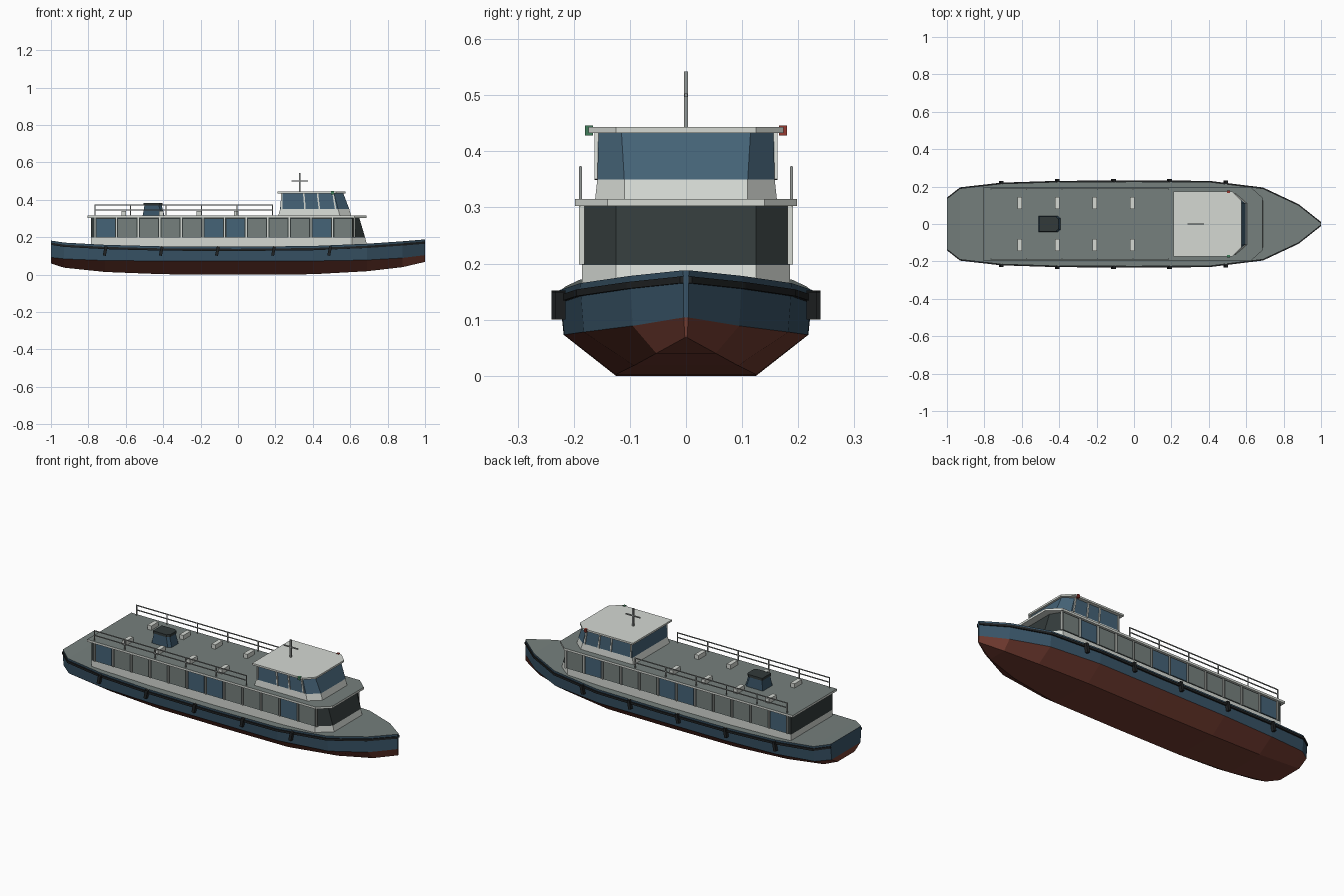
import bpy, bmesh
from mathutils import Matrix

cube = bpy.data.objects.get("Cube")
if cube:
    bpy.data.objects.remove(cube, do_unlink=True)


def material(name, r, g, b):
    m = bpy.data.materials.new(name)
    m.use_nodes = True
    m.diffuse_color = (r, g, b, 1)
    node = next(n for n in m.node_tree.nodes if n.type == 'BSDF_PRINCIPLED')
    node.inputs["Base Color"].default_value = (r, g, b, 1)
    return m


BLUE = material("hull blue", .04, .088, .135)
RED = material("bottom red", .17, .045, .03)
DECK = material("deck grey", .18, .215, .205)
WHITE = material("cabin white", .66, .69, .65)
DARK = material("dark glass", .032, .042, .042)
GLASS = material("blue glass", .06, .125, .185)
BLACK = material("fender black", .014, .016, .017)
METAL = material("rail grey", .3, .32, .31)
PORT = material("port light red", .3, .04, .03)
STARBOARD = material("starboard light green", .05, .2, .1)


def finish(name, bm, mats):
    bmesh.ops.recalc_face_normals(bm, faces=bm.faces)
    mesh = bpy.data.meshes.new(name)
    bm.to_mesh(mesh)
    bm.free()
    for m in mats:
        mesh.materials.append(m)
    ob = bpy.data.objects.new(name, mesh)
    bpy.context.collection.objects.link(ob)
    return ob


def box(name, center, size, mat, tilt=0.0):
    bm = bmesh.new()
    move = Matrix.Translation(center) @ Matrix.Rotation(tilt, 4, 'Y')
    bmesh.ops.create_cube(bm, size=1, matrix=move @ Matrix.Diagonal((*size, 1)))
    return finish(name, bm, [mat])


def loft(name, rings, mats, side_rule, caps):
    """Skin closed rings; side_rule(band, side) and caps give material slots."""
    bm = bmesh.new()
    rows = [[bm.verts.new(p) for p in ring] for ring in rings]
    n = len(rows[0])
    for band, (a, b) in enumerate(zip(rows, rows[1:])):
        for k in range(n):
            j = (k + 1) % n
            bm.faces.new((a[k], a[j], b[j], b[k])).material_index = side_rule(band, k)
    for row in (rows[0], rows[-1]):
        for picks, slot in caps:
            bm.faces.new([row[i] for i in picks]).material_index = slot
    return finish(name, bm, mats)


def house_ring(z, x0, x1, chamfer, half, front_half):
    side = [(x0, half), (x1 - chamfer, half), (x1, front_half)]
    return [(x, -y, z) for x, y in side] + [(x, y, z) for x, y in reversed(side)]


def house(name, rings, mats, slots, top=0):
    ob = loft(name, rings, mats, lambda band, k: slots[band], [(range(6), 0)])
    for f in ob.data.polygons:
        if f.normal.z > .9:
            f.material_index = top
    return ob


# Hull stations: x, deck half, sheer z, chine half, chine z, bottom half, keel z
stations = [
    (-1.0, .135, .182, .13, .092, .075, .06),
    (-.93, .19, .171, .182, .084, .1, .037),
    (-.71, .215, .159, .207, .075, .115, .014),
    (-.4, .225, .151, .218, .073, .125, .002),
    (0, .226, .149, .218, .073, .125, 0),
    (.4, .225, .153, .217, .073, .125, .002),
    (.69, .189, .165, .182, .078, .093, .018),
    (.88, .1, .178, .095, .089, .053, .04),
    (1.0, .005, .188, .004, .104, .002, .068),
]
rings = []
for x, dw, dz, cw, cz, bw, bz in stations:
    half = [(dw, dz), (cw, cz), (bw, bz)]
    rings.append([(x, -y, z) for y, z in half] + [(x, y, z) for y, z in reversed(half)])
hull_slots = (0, 1, 1, 1, 0, 2)
loft("hull", rings, [BLUE, RED, DECK], lambda band, k: hull_slots[k],
     [((0, 1, 4, 5), 0), ((1, 2, 3, 4), 1)])

# Rub rails along both sides
for s, label in ((1, "left"), (-1, "right")):
    path = []
    for x, w, z, *rest in stations:
        path.append([(x, s * (w - .006), z - .011), (x, s * (w + .006), z - .011),
                     (x, s * (w + .006), z - .023), (x, s * (w - .006), z - .023)])
    loft("rub_rail_" + label, path, [BLACK], lambda band, k: 0, [(range(4), 0)])

    # Hanging side fenders
    for i in range(5):
        x = -.71 + .3 * i
        y = {0: .221, 4: .224}.get(i, .231)
        box(f"fender_{label}_{i + 1}", (x, s * y, .126), (.016, .018, .05), BLACK, .2)

# Passenger cabin: white sill, dark glazing, roof slab
house("cabin", [
    house_ring(.14, -.785, .695, .085, .185, .125),
    house_ring(.197, -.785, .68, .07, .185, .125),
    house_ring(.305, -.785, .648, .038, .185, .125)], [WHITE, DARK], (0, 1))
house("cabin_roof", [
    house_ring(.303, -.805, .688, .065, .198, .14),
    house_ring(.315, -.805, .688, .065, .198, .14)], [WHITE, DECK], (0,), 1)

# Side windows and mullions
PITCH, FIRST = .1155, -.765
for s, label in ((1, "left"), (-1, "right")):
    for i in range(12):
        x = FIRST + PITCH * (i + .5)
        pane = GLASS if i in (0, 5, 6, 10) else DECK
        box(f"window_{label}_{i + 1}", (x, s * .185, .25), (.097, .006, .097), pane)
    for i in range(13):
        box(f"mullion_{label}_{i + 1}", (FIRST + PITCH * i, s * .186, .251),
            (.007, .01, .106), WHITE)

# Wheelhouse
house("wheelhouse", [
    house_ring(.314, .215, .605, .06, .162, .11),
    house_ring(.35, .225, .595, .06, .158, .11),
    house_ring(.434, .232, .563, .05, .156, .115)], [WHITE, GLASS], (0, 1))
house("wheelhouse_roof", [
    house_ring(.433, .21, .575, .05, .174, .125),
    house_ring(.443, .21, .575, .05, .174, .125)], [WHITE], (0,))
for s, label in ((1, "left"), (-1, "right")):
    for i, (x, tilt) in enumerate(((.233, 0), (.355, -.08), (.43, -.12), (.515, -.16))):
        box(f"wheelhouse_post_{label}_{i + 1}", (x, s * .159, .392),
            (.008, .008, .085), WHITE, tilt)
    box("nav_light_" + label, (.505, s * .173, .437), (.014, .014, .018),
        PORT if s > 0 else STARBOARD)

# Mast with crossbar
box("mast", (.33, 0, .492), (.008, .008, .1), METAL)
box("mast_crossbar", (.33, 0, .5), (.09, .006, .006), METAL)

# Roof railings
for s, label in ((1, "left"), (-1, "right")):
    for z in (.345, .371):
        box(f"railing_{label}_{z}", (-.29, s * .188, z), (.955, .004, .005), METAL)
    for i in range(6):
        box(f"railing_post_{label}_{i + 1}", (-.765 + .19 * i, s * .188, .343),
            (.005, .005, .058), METAL)

    # Roof benches
    for i in range(4):
        box(f"bench_{label}_{i + 1}", (-.61 + .2 * i, s * .113, .327),
            (.024, .065, .025), WHITE)

# Funnel with dark cap
house("funnel", [
    house_ring(.314, -.51, -.393, .015, .043, .03),
    house_ring(.37, -.5, -.408, .015, .037, .026)], [BLUE], (0,))
house("funnel_cap", [
    house_ring(.37, -.504, -.404, .015, .04, .028),
    house_ring(.384, -.504, -.404, .015, .04, .028)], [DARK], (0,))
